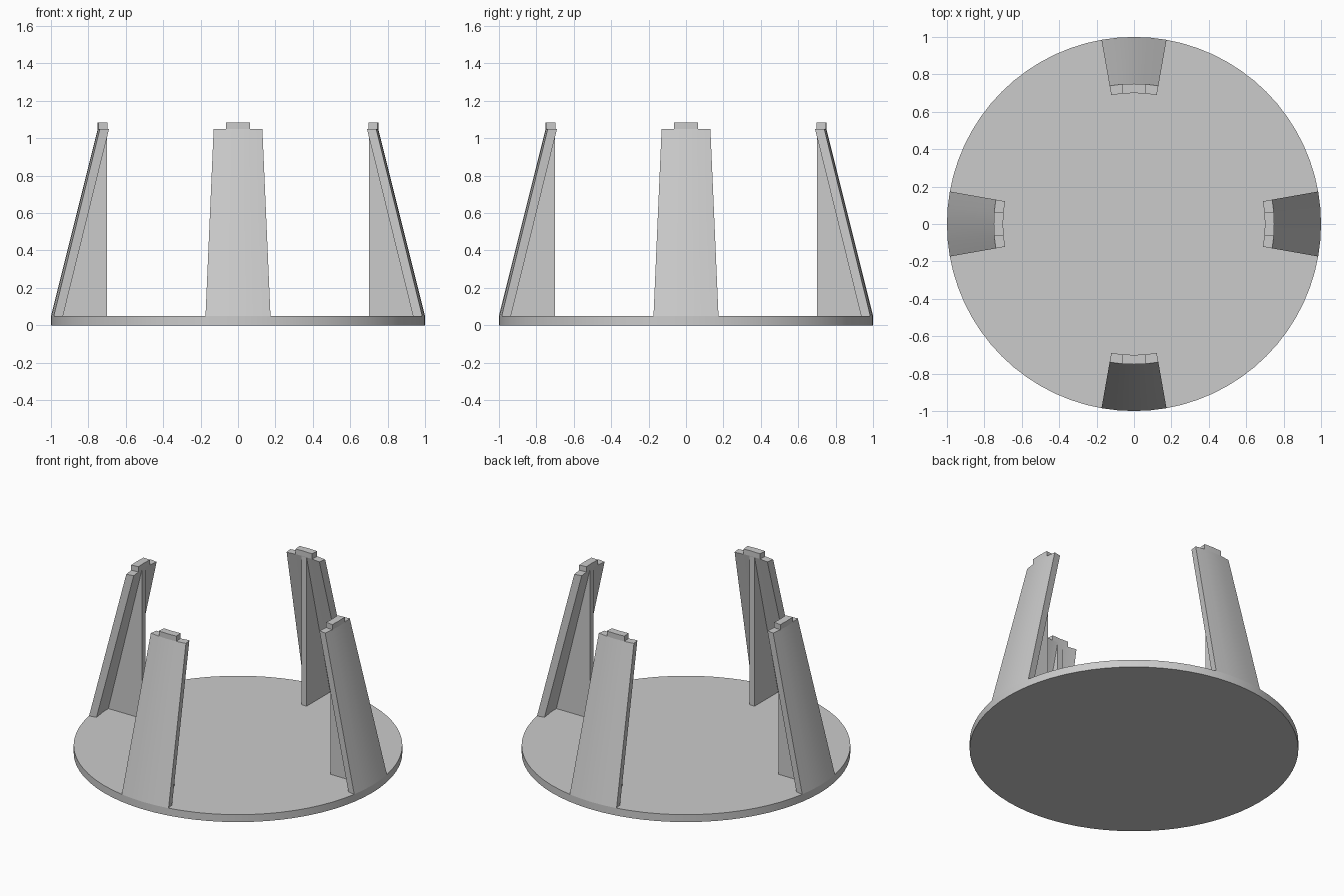
import bpy
import bmesh
from math import cos, sin, radians, pi

cube = bpy.data.objects.get("Cube")
if cube:
    bpy.data.objects.remove(cube, do_unlink=True)

grey = bpy.data.materials.new("light grey")
grey.use_nodes = True
grey.diffuse_color = (0.6, 0.6, 0.6, 1)
grey.node_tree.nodes["Principled BSDF"].inputs["Base Color"].default_value = (0.6, 0.6, 0.6, 1)

BASE_TOP, LEG_TOP, TAB_TOP = 0.05, 1.05, 1.085
OUTER, INNER, SLOPE = 1.0, 0.95, 0.25


def finish(bm, name):
    bmesh.ops.recalc_face_normals(bm, faces=bm.faces)
    mesh = bpy.data.meshes.new(name)
    bm.to_mesh(mesh)
    bm.free()
    mesh.materials.append(grey)
    obj = bpy.data.objects.new(name, mesh)
    bpy.context.collection.objects.link(obj)
    bpy.ops.object.select_all(action="DESELECT")
    obj.select_set(True)
    bpy.context.view_layer.objects.active = obj
    bpy.ops.object.shade_smooth_by_angle(angle=radians(30))
    return obj


def swept(name, profile, half_angle, turn, steps):
    """Sweep a closed (radius, z) profile through an arc about z."""
    bm = bmesh.new()
    rings = []
    for i in range(steps + 1):
        a = turn + half_angle * (2 * i / steps - 1)
        rings.append([bm.verts.new((r * cos(a), r * sin(a), z)) for r, z in profile])
    n = len(profile)
    for p, q in zip(rings, rings[1:]):
        for k in range(n):
            m = (k + 1) % n
            bm.faces.new((p[k], p[m], q[m], q[k]))
    bm.faces.new(rings[0])
    bm.faces.new(rings[-1])
    return finish(bm, name)


def plate(name, outline, thickness, turn):
    """Flat radial plate from an (radius, z) outline."""
    bm = bmesh.new()
    c, s = cos(turn), sin(turn)
    sides = [[bm.verts.new((r * c - t * s, r * s + t * c, z)) for r, z in outline]
             for t in (-thickness / 2, thickness / 2)]
    n = len(outline)
    for side in sides:
        bm.faces.new(side)
    for k in range(n):
        m = (k + 1) % n
        bm.faces.new((sides[0][k], sides[0][m], sides[1][m], sides[1][k]))
    return finish(bm, name)


# Round base
bm = bmesh.new()
bmesh.ops.create_cone(bm, cap_ends=True, segments=72, radius1=OUTER, radius2=OUTER, depth=BASE_TOP)
bmesh.ops.translate(bm, verts=bm.verts, vec=(0, 0, BASE_TOP / 2))
finish(bm, "base_disc")

# Four leaning curved legs, each with a locating tab and an inner rib
top_out, top_in = OUTER - SLOPE, INNER - SLOPE
leg = [(INNER, BASE_TOP), (OUTER, BASE_TOP), (top_out, LEG_TOP), (top_in, LEG_TOP)]
tab = [(top_in, LEG_TOP), (top_out, LEG_TOP), (top_out, TAB_TOP), (top_in, TAB_TOP)]
rib = [(top_in, BASE_TOP), (INNER + 0.01, BASE_TOP), (top_in, LEG_TOP)]
for i, side in enumerate(("left", "back", "right", "front")):
    turn = i * pi / 2
    swept(side + "_leg", leg, radians(10), turn, 4)
    swept(side + "_tab", tab, radians(5), turn, 2)
    plate(side + "_rib", rib, 0.04, turn)
